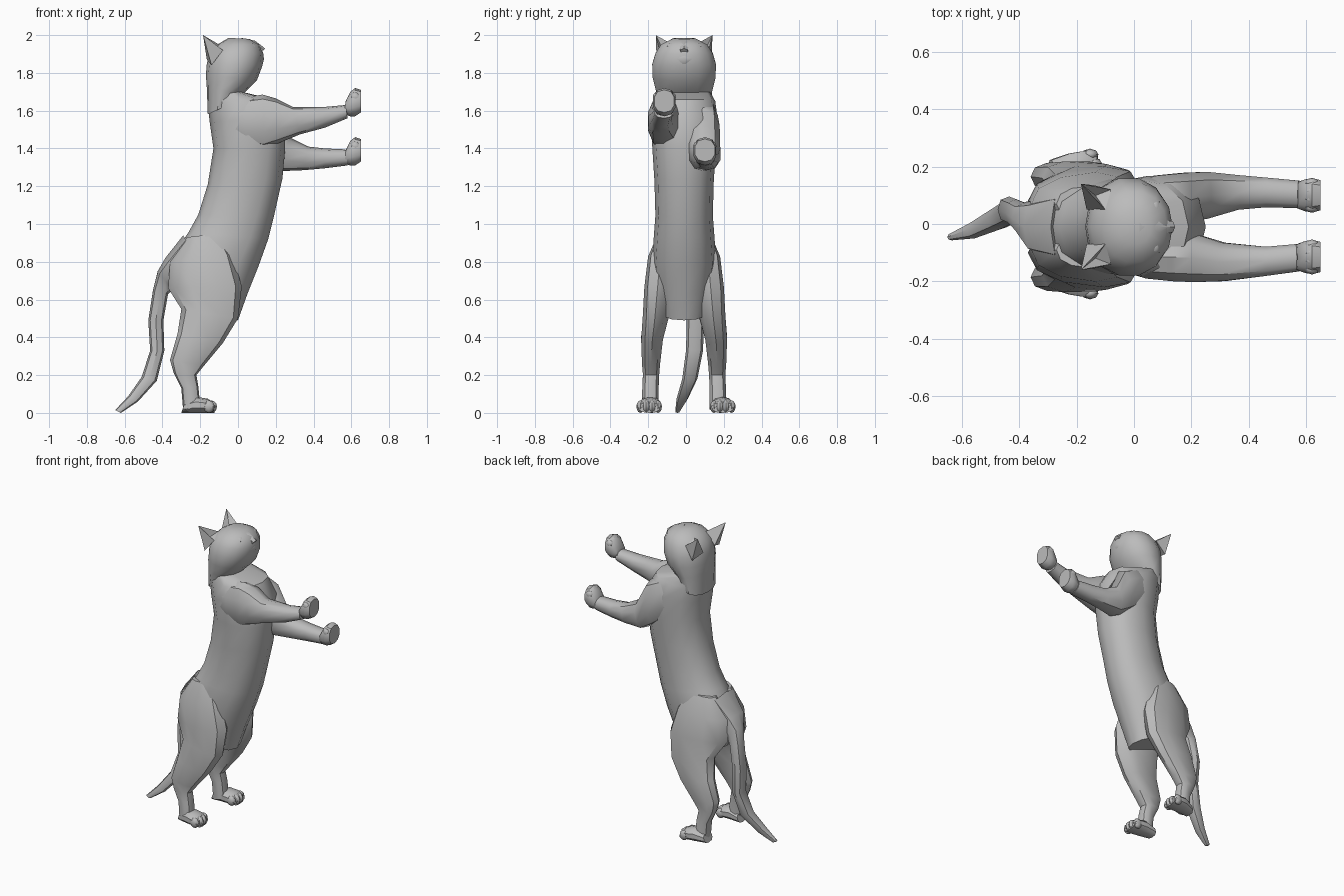
import bpy
import bmesh
from math import cos, sin, pi, radians
from mathutils import Vector, Matrix

if "Cube" in bpy.data.objects:
    bpy.data.objects.remove(bpy.data.objects["Cube"], do_unlink=True)

# One grey for the whole animal
GREY = (0.5, 0.5, 0.5, 1.0)
fur = bpy.data.materials.new("grey_fur")
fur.use_nodes = True
fur.diffuse_color = GREY
fur.node_tree.nodes["Principled BSDF"].inputs["Base Color"].default_value = GREY

MID = -0.01  # the body sits slightly to its right


def finish(name, bm, angle=40):
    """Turn a bmesh into a smooth shaded grey object."""
    bmesh.ops.recalc_face_normals(bm, faces=bm.faces)
    mesh = bpy.data.meshes.new(name)
    bm.to_mesh(mesh)
    bm.free()
    mesh.materials.append(fur)
    obj = bpy.data.objects.new(name, mesh)
    bpy.context.collection.objects.link(obj)
    bpy.ops.object.select_all(action="DESELECT")
    obj.select_set(True)
    bpy.context.view_layer.objects.active = obj
    bpy.ops.object.shade_smooth_by_angle(angle=radians(angle))
    return obj


def squash(value, power):
    return (1 if value >= 0 else -1) * abs(value) ** power


def loft(name, rings, sides=10, power=0.85):
    """Skin oval rings: back and front profile points, y centre, half width, sideways shift of the back."""
    bm = bmesh.new()
    loops = []
    for xa, za, xb, zb, y, width, *shift in rings:
        a, b = Vector((xa, y + sum(shift), za)), Vector((xb, y, zb))
        centre, half = (a + b) / 2, (b - a) / 2
        loop = []
        for i in range(sides):
            t = 2 * pi * i / sides
            side = Vector((0, width * squash(sin(t), power), 0))
            loop.append(bm.verts.new(centre + half * squash(cos(t), power) + side))
        loops.append(loop)
    for low, high in zip(loops, loops[1:]):
        for i in range(sides):
            j = (i + 1) % sides
            bm.faces.new((low[i], low[j], high[j], high[i]))
    bm.faces.new(loops[0])
    bm.faces.new(loops[-1])
    return finish(name, bm)


def blob(name, centre, size):
    """Low-poly ellipsoid for small rounded details."""
    bm = bmesh.new()
    matrix = Matrix.Translation(centre) @ Matrix.Diagonal((*size, 1))
    bmesh.ops.create_uvsphere(bm, u_segments=8, v_segments=6, radius=1, matrix=matrix)
    return finish(name, bm)


# Torso, from the crotch up to the base of the neck
loft("torso", [
    (-.3, .58, 0, .49, MID, .12),
    (-.35, .68, .05, .63, MID, .15),
    (-.35, .82, .11, .78, MID, .17),
    (-.26, .96, .16, .92, MID, .16),
    (-.21, 1.05, .19, 1.04, MID, .152),
    (-.16, 1.21, .235, 1.24, MID, .157),
    (-.13, 1.4, .25, 1.4, MID, .168),
    (-.15, 1.54, .25, 1.56, MID, .178),
    (-.16, 1.64, .19, 1.66, MID, .165),
    (-.16, 1.72, .04, 1.695, MID, .135),
], sides=12, power=0.87)

# Head, tilted upward
loft("head", [
    (-.16, 1.58, -.03, 1.64, MID, .14),
    (-.165, 1.72, .03, 1.69, MID, .152),
    (-.17, 1.79, .1, 1.76, MID, .17),
    (-.165, 1.85, .13, 1.84, MID, .173),
    (-.15, 1.91, .135, 1.9, MID, .155),
    (-.11, 1.95, .115, 1.95, MID, .125),
    (-.05, 1.985, .06, 1.98, MID, .06),
], sides=14, power=0.95)

# Face details
blob("muzzle", (.09, MID, 1.875), (.048, .065, .055))
loft("nose_bridge", [
    (.01, 1.95, .02, 1.985, MID, .045),
    (.07, 1.93, .09, 1.97, MID, .03),
    (.11, 1.89, .143, 1.93, MID, .022),
], sides=6)
for label, sign in (("left", 1), ("right", -1)):
    blob(label + "_closed_eye", (.07, MID + sign * .065, 1.94), (.025, .035, .02))

# Hollow pointed ears
for label, sign in (("left", 1), ("right", -1)):
    bm = bmesh.new()
    inner, outer, back, heel, tip = [
        bm.verts.new((x, MID + sign * y, z)) for x, y, z in (
            (-.1, .06, 1.95), (-.08, .13, 1.92), (-.14, .145, 1.84),
            (-.165, .06, 1.87), (-.185, .15, 2))]
    hollow = bm.verts.new((inner.co + outer.co + tip.co + back.co + heel.co) / 5)
    for face in ((tip, inner, hollow), (tip, hollow, outer), (inner, outer, hollow),
                 (tip, back, heel), (tip, heel, inner), (tip, outer, back),
                 (inner, heel, back, outer)):
        bm.faces.new(face)
    finish(label + "_ear", bm, 25)

# Front legs, reaching forward with the right one higher
right_leg = [
    (-.06, 1.46, -.05, 1.62, -.11, .05),
    (.04, 1.41, .04, 1.67, -.115, .078),
    (.14, 1.4, .13, 1.685, -.115, .088),
    (.22, 1.43, .2, 1.665, -.118, .088),
    (.33, 1.475, .29, 1.62, -.132, .07),
    (.46, 1.51, .46, 1.62, -.13, .053),
    (.58, 1.56, .57, 1.63, -.117, .05),
]
left_leg = [
    (-.04, 1.46, -.03, 1.63, .09, .05),
    (.06, 1.39, .09, 1.66, .09, .082),
    (.15, 1.32, .2, 1.61, .092, .09),
    (.23, 1.28, .27, 1.46, .1, .085),
    (.35, 1.285, .37, 1.41, .11, .063),
    (.46, 1.295, .46, 1.4, .11, .054),
    (.58, 1.31, .57, 1.395, .103, .05),
]
for label, leg, y, low in (("right", right_leg, -.115, 1.58), ("left", left_leg, .1, 1.32)):
    loft(label + "_front_leg", leg)
    # The paw presses flat against something ahead
    loft(label + "_front_paw", [
        (.56, low, .57, low + .07, y, .045),
        (.595, low - .01, .595, low + .12, y, .058),
        (.62, low - .01, .62, low + .14, y, .062),
        (.65, low + .01, .65, low + .13, y, .055),
    ])
    for i in range(4):
        off = (i - 1.5) * .028
        blob(label + "_front_toe", (.62, y + off, low + .112 - abs(off) * .5), (.026, .019, .026))

# Hind legs and paws
for label, sign in (("left", 1), ("right", -1)):
    def at(y):
        return MID + sign * y

    loft(label + "_hind_leg", [
        (-.27, .93, -.1, .95, at(.1), .05, sign * -.02),
        (-.36, .8, -.03, .84, at(.125), .085, sign * -.05),
        (-.37, .66, .02, .67, at(.14), .09, sign * -.05),
        (-.3, .55, 0, .5, at(.155), .073, sign * -.02),
        (-.32, .42, -.08, .37, at(.17), .06),
        (-.36, .28, -.18, .25, at(.175), .05),
        (-.34, .21, -.22, .2, at(.175), .045),
        (-.3, .13, -.21, .14, at(.178), .045),
        (-.29, .01, -.2, .04, at(.18), .047),
    ])
    # Paws stand evenly either side of the centre line
    loft(label + "_hind_paw", [
        (-.3, 0, -.28, .06, sign * .18, .045),
        (-.23, 0, -.22, .085, sign * .19, .058),
        (-.16, 0, -.16, .075, sign * .195, .064),
        (-.125, 0, -.13, .055, sign * .195, .057),
    ])
    for i in range(4):
        off = (i - 1.5) * .031
        toe = (-.135 - abs(off) * .4, sign * (.195 + off), .033)
        blob(label + "_hind_toe", toe, (.03, .021, .033))

# Tail, flowing out of the rump, hanging down and flicking backward
loft("tail", [
    (-.29, .94, -.18, .74, MID, .13),
    (-.385, .82, -.27, .65, MID, .1),
    (-.425, .75, -.345, .65, .02, .055),
    (-.45, .65, -.37, .63, .04, .046),
    (-.475, .49, -.395, .49, .05, .046),
    (-.465, .33, -.39, .33, .045, .045),
    (-.51, .19, -.43, .17, .02, .04),
    (-.58, .09, -.53, .06, -.02, .03),
    (-.65, .015, -.62, 0, -.045, .012),
], sides=8)
